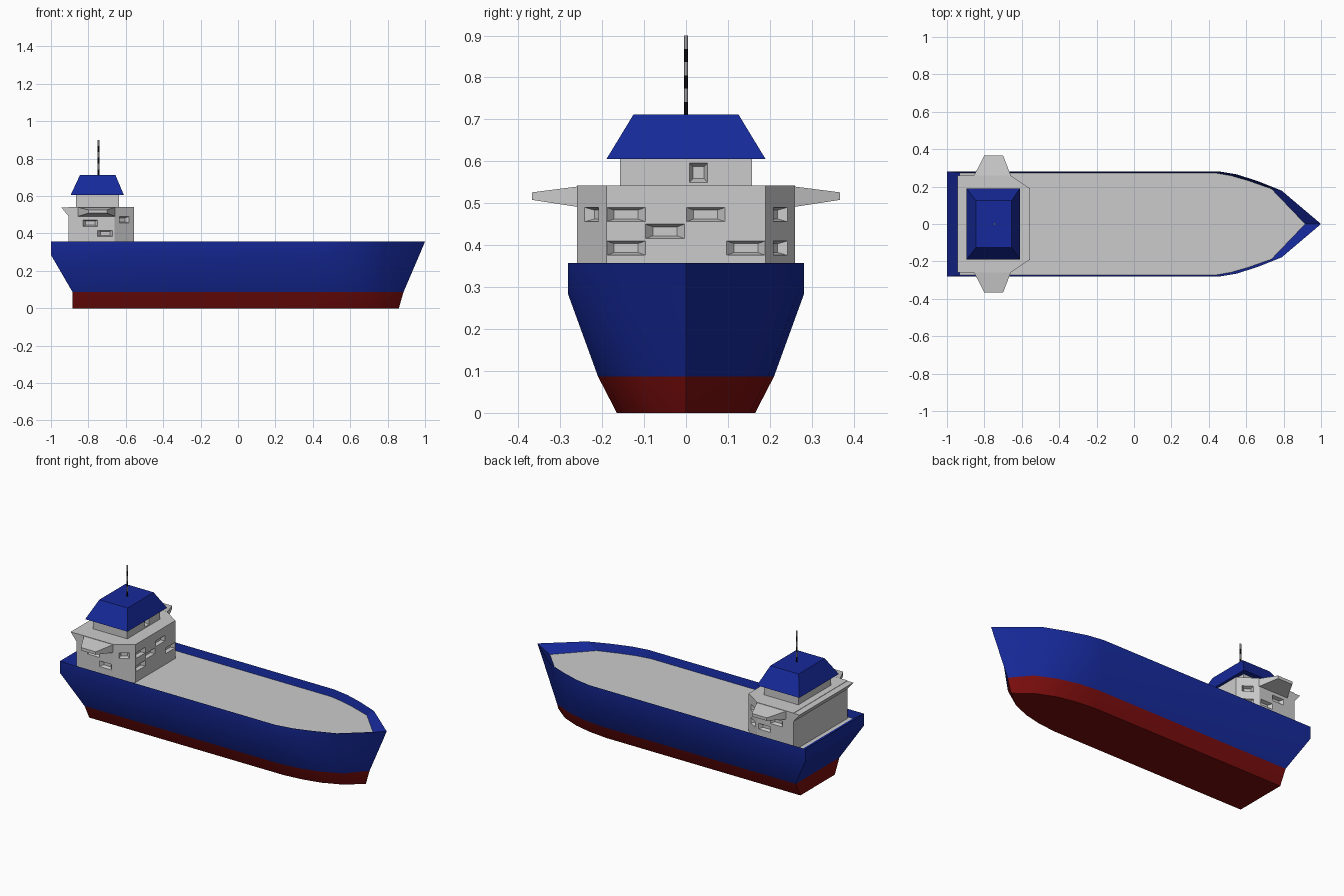
import bpy, bmesh, math
from mathutils import Matrix

if "Cube" in bpy.data.objects:
    bpy.data.objects.remove(bpy.data.objects["Cube"])


def paint(name, rgb):
    m = bpy.data.materials.new(name)
    m.diffuse_color = (*rgb, 1)
    m.use_nodes = True
    m.node_tree.nodes["Principled BSDF"].inputs["Base Color"].default_value = m.diffuse_color
    return m


BLUE = paint("blue_paint", (0.008, 0.022, 0.32))
RED = paint("red_paint", (0.2, 0.004, 0.004))
BLACK = paint("black_paint", (0.005, 0.005, 0.005))


def loft(name, rings, caps=(True, True), mats=(), bands=None):
    """Skin a list of equal-length rings of points; bands gives material per band."""
    bm = bmesh.new()
    vs = [[bm.verts.new(p) for p in r] for r in rings]
    n = len(vs[0])
    for k in range(len(vs) - 1):
        for i in range(n):
            j = (i + 1) % n
            f = bm.faces.new((vs[k][i], vs[k][j], vs[k + 1][j], vs[k + 1][i]))
            f.material_index = bands[k] if bands else 0
    if caps[0]:
        bm.faces.new(vs[0][::-1])
    if caps[1]:
        bm.faces.new(vs[-1])
    bmesh.ops.recalc_face_normals(bm, faces=bm.faces)
    me = bpy.data.meshes.new(name)
    bm.to_mesh(me)
    bm.free()
    for m in mats:
        me.materials.append(m)
    ob = bpy.data.objects.new(name, me)
    bpy.context.collection.objects.link(ob)
    return ob


def outline(half, z):
    """Mirror a stern-to-bow half outline across y = 0."""
    back = [(x, -y) for x, y in reversed(half) if y > 0]
    return [(x, y, z) for x, y in half + back]


def rect(x0, x1, y, z):
    return [(x0, -y, z), (x1, -y, z), (x1, y, z), (x0, y, z)]


# Hull: red bottom, blue sides and inner bulwark
bottom = [(-.885, .165), (.42, .165), (.54, .152), (.65, .127), (.76, .08), (.86, 0)]
water = [(-.885, .21), (.42, .21), (.55, .196), (.67, .165), (.79, .11), (.885, 0)]
knuckle = [(-1, .282), (.43, .282), (.54, .265), (.65, .228), (.775, .165), (.97, 0)]
rim = [(-1, .282), (.45, .282), (.55, .265), (.66, .23), (.79, .178), (1, 0)]
deck = [(-.93, .274), (.43, .274), (.52, .258), (.61, .232), (.735, .188), (.915, 0)]
hull = loft("hull", [outline(bottom, 0), outline(water, .087), outline(knuckle, .285),
                     outline(rim, .357), outline(deck, .312)],
            caps=(True, False), mats=(RED, BLUE), bands=(0, 1, 1, 1))
hull.data.polygons[-1].material_index = 0
bpy.context.view_layer.objects.active = hull
hull.select_set(True)
bpy.ops.object.shade_smooth_by_angle(angle=math.radians(30))

# Deck floor
loft("deck", [outline(deck, .312)], caps=(False, True))

# Deck house with chamfered front corners
plan = [(-.905, .26), (-.66, .26), (-.555, .19)]
house = loft("deck_house", [outline(plan, .312), outline(plan, .542)])

# Upper cabin
cabin = loft("upper_cabin", [rect(-.865, -.635, .157, .54), rect(-.865, -.635, .157, .607)])


def window(bm, x, y, z, angle, w=.092, h=.034, depth=.02):
    """Add a tapered window cutter facing outward along the given heading."""
    place = Matrix.Translation((x, y, z)) @ Matrix.Rotation(angle, 4, 'Z')
    rings = []
    # the taper line passes through w x h exactly at the wall surface
    for d, k in ((-depth, .62), (depth * .5, 1.19)):
        rings.append([bm.verts.new(place @ Matrix.Translation((d, a * w * k / 2, b * h * k / 2)).translation)
                      for a, b in ((-1, -1), (1, -1), (1, 1), (-1, 1))])
    a, b = rings
    bm.faces.new(a[::-1])
    bm.faces.new(b)
    for i in range(4):
        j = (i + 1) % 4
        bm.faces.new((a[i], a[j], b[j], b[i]))


def cut(target, windows):
    bm = bmesh.new()
    for w in windows:
        window(bm, *w)
    bmesh.ops.recalc_face_normals(bm, faces=bm.faces)
    me = bpy.data.meshes.new("window_cutters")
    bm.to_mesh(me)
    bm.free()
    cutter = bpy.data.objects.new("window_cutters", me)
    bpy.context.collection.objects.link(cutter)
    mod = target.modifiers.new("windows", 'BOOLEAN')
    mod.operation, mod.solver, mod.object = 'DIFFERENCE', 'EXACT', cutter
    bpy.context.view_layer.update()
    dg = bpy.context.evaluated_depsgraph_get()
    target.data = bpy.data.meshes.new_from_object(target.evaluated_get(dg))
    target.modifiers.clear()
    bpy.data.objects.remove(cutter)


# Recessed windows: front, chamfered corners, sides
wins = [(-.555, y, z, 0) for y, z in
        ((-.143, .473), (.047, .473), (-.05, .433), (-.143, .393), (.143, .393))]
corner = math.atan2(.105, .07)
side = math.pi / 2
wins += [(-.6075, .225, z, corner, .06) for z in (.473, .393)]
wins += [(-.6075, -.225, .473, -corner, .06)]
for s in (1, -1):
    wins += [(x, s * .26, z, s * side, .08) for x, z in ((-.79, .455), (-.71, .4))]
cut(house, wins)
cut(cabin, [(-.635, .03, .573, 0, .043, .046)])

# Bridge wings on both sides
for s, label in ((1, "back"), (-1, "front")):
    def quad(x0, x1, y, z0, z1):
        return [(x0, s * y, z0), (x1, s * y, z0), (x1, s * y, z1), (x0, s * y, z1)]
    loft("bridge_wing_" + label, [quad(-.86, -.655, .25, .49, .541),
                                  quad(-.80, -.70, .367, .508, .526)])

# Sloped ledge along the rear of the house
loft("rear_ledge", [[(-.9, y, .485), (-.945, y, .54), (-.9, y, .54)] for y in (-.258, .258)])

# Sloped roof
loft("roof", [rect(-.895, -.61, .19, .605), rect(-.845, -.655, .125, .712)], mats=(BLUE,))

# Banded mast
for i in range(6):
    h = .19 / 6
    bpy.ops.mesh.primitive_cylinder_add(vertices=8, radius=.005, depth=h,
                                        location=(-.745, 0, .71 + h * (i + .5)))
    ob = bpy.context.object
    ob.name = f"mast_band_{i + 1}"
    if i % 2 == 0:
        ob.data.materials.append(BLACK)
